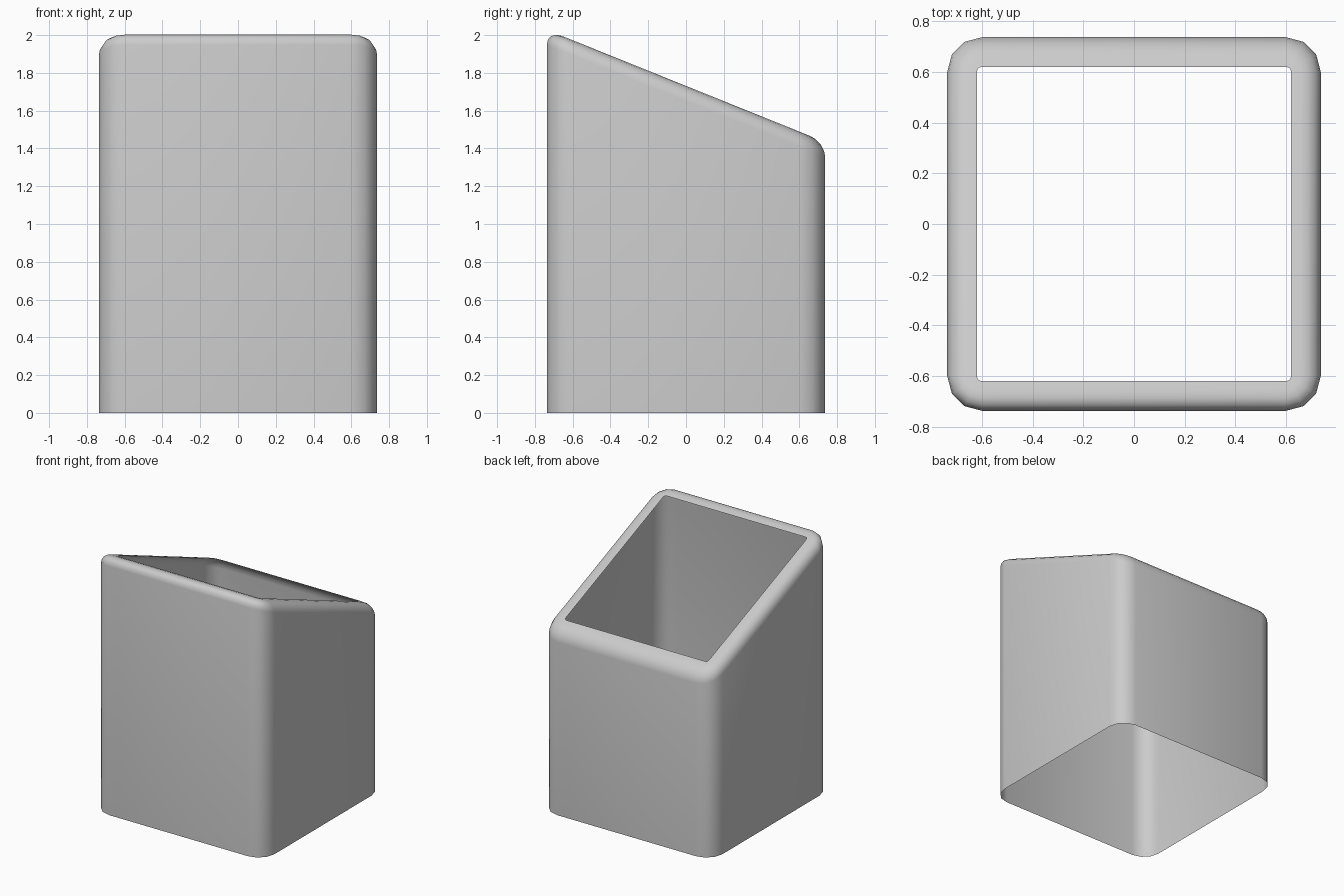
import bpy, bmesh, math

if "Cube" in bpy.data.objects:
    bpy.data.objects.remove(bpy.data.objects["Cube"])

HALF, RAD, SEG = 0.737, 0.137, 3      # plan half-width, corner radius, corner segments
FILLET, LIP = 0.08, 0.117             # rim rounding and total rim width
SLOPE, MID = 0.403, 1.731             # tilt of the top plane and its height at y = 0


def loop_points(inset):
    """Rounded square in plan, inset from the outside."""
    c, r = HALF - RAD, RAD - inset
    pts = []
    for q, (sx, sy) in enumerate([(1, 1), (-1, 1), (-1, -1), (1, -1)]):
        for i in range(SEG + 1):
            a = math.pi / 2 * (q + i / SEG)
            pts.append((sx * c + r * math.cos(a), sy * c + r * math.sin(a)))
    return pts


bm = bmesh.new()

# Open bottom edge
rings = [[bm.verts.new((x, y, 0)) for x, y in loop_points(0)]]

# Slanted rim: rounded outside edge, then a flat lip
profile = []
for i in range(5):
    a = math.pi / 2 * i / 4
    profile.append((FILLET * (1 - math.cos(a)), FILLET * (1 - math.sin(a))))
profile.append((LIP, 0))
for inset, drop in profile:
    rings.append([bm.verts.new((x, y, MID - SLOPE * y - drop))
                  for x, y in loop_points(inset)])

# Skin the thin shell
for lo, hi in zip(rings, rings[1:]):
    n = len(lo)
    for i in range(n):
        j = (i + 1) % n
        bm.faces.new((lo[i], lo[j], hi[j], hi[i]))

mesh = bpy.data.meshes.new("slanted_holder")
bm.to_mesh(mesh)
bm.free()
holder = bpy.data.objects.new("slanted_holder", mesh)
bpy.context.collection.objects.link(holder)
bpy.context.view_layer.objects.active = holder
holder.select_set(True)
bpy.ops.object.shade_smooth_by_angle(angle=math.radians(40))
